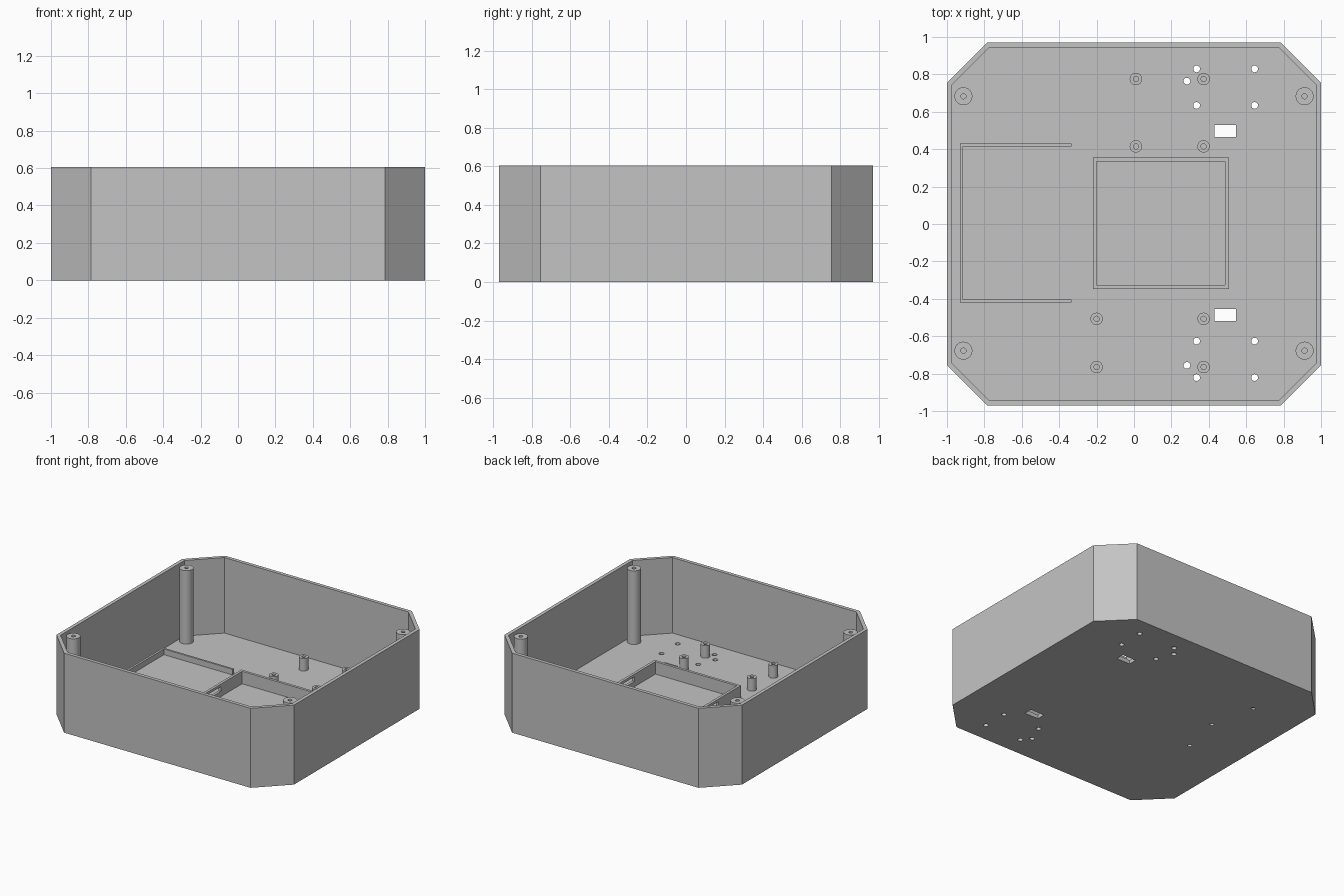
import bpy, bmesh, math

old = bpy.data.objects.get("Cube")
if old:
    bpy.data.objects.remove(old, do_unlink=True)

HEIGHT, FLOOR, WALL = 0.605, 0.03, 0.027

grey = bpy.data.materials.new("plain grey")
grey.use_nodes = True
grey.diffuse_color = (0.55, 0.55, 0.55, 1)
grey.node_tree.nodes["Principled BSDF"].inputs["Base Color"].default_value = grey.diffuse_color


def finish(bm, name):
    bmesh.ops.recalc_face_normals(bm, faces=bm.faces)
    mesh = bpy.data.meshes.new(name)
    bm.to_mesh(mesh)
    bm.free()
    mesh.materials.append(grey)
    obj = bpy.data.objects.new(name, mesh)
    bpy.context.collection.objects.link(obj)
    return obj


def prism(bm, outline, z0, z1):
    """Extrude a flat outline from z0 up to z1."""
    face = bm.faces.new([bm.verts.new((x, y, z0)) for x, y in outline])
    top = bmesh.ops.extrude_face_region(bm, geom=[face])["geom"]
    verts = [v for v in top if isinstance(v, bmesh.types.BMVert)]
    bmesh.ops.translate(bm, vec=(0, 0, z1 - z0), verts=verts)


def box(bm, x0, x1, y0, y1, z0, z1):
    prism(bm, [(x0, y0), (x1, y0), (x1, y1), (x0, y1)], z0, z1)


def circle(x, y, r, n=24):
    return [(x + r * math.cos(i * math.tau / n), y + r * math.sin(i * math.tau / n))
            for i in range(n)]


def octagon(inset):
    """Rectangle with cut corners, moved inward evenly."""
    a, b = 1 - inset, 0.97 - inset
    c = 0.215 - inset * (2 - math.sqrt(2))
    return [(a, c - b), (a, b - c), (a - c, b), (c - a, b),
            (-a, b - c), (-a, c - b), (c - a, -b), (a - c, -b)]


def select_only(obj):
    bpy.ops.object.select_all(action="DESELECT")
    obj.select_set(True)
    bpy.context.view_layer.objects.active = obj


def cut(obj, bm):
    """Subtract the shapes in bm from obj."""
    cutter = finish(bm, "cutter")
    cutter.hide_render = True
    mod = obj.modifiers.new("cut", "BOOLEAN")
    mod.operation, mod.solver, mod.object = "DIFFERENCE", "EXACT", cutter
    select_only(obj)
    bpy.ops.object.modifier_apply(modifier=mod.name)
    bpy.data.objects.remove(cutter, do_unlink=True)


def tube(name, x, y, r, hole, top):
    """Round post standing on the floor with a blind screw hole."""
    bm = bmesh.new()
    base = FLOOR - 0.005
    profile = [(r, base), (r, top), (hole, top), (hole, FLOOR + 0.005)]
    rings = [[bm.verts.new((px, py, z)) for px, py in circle(x, y, rad)]
             for rad, z in profile]
    for low, high in zip(rings, rings[1:]):
        for i in range(len(low)):
            j = (i + 1) % len(low)
            bm.faces.new((low[i], low[j], high[j], high[i]))
    bm.faces.new(rings[0])
    bm.faces.new(rings[-1])
    obj = finish(bm, name)
    select_only(obj)
    bpy.ops.object.shade_smooth_by_angle(angle=math.radians(35))


# Open tray with cut corners
bm = bmesh.new()
prism(bm, octagon(0), 0, HEIGHT)
tray = finish(bm, "tray")
bm = bmesh.new()
prism(bm, octagon(WALL), FLOOR, HEIGHT + 0.1)
cut(tray, bm)

# Floor slots, screw holes and shallow holes underneath
bm = bmesh.new()
for y in (0.4975, -0.4875):
    box(bm, 0.43, 0.545, y - 0.032, y + 0.032, -0.1, 0.1)
for side in (1, -1):
    for x, y in ((0.335, 0.825), (0.645, 0.825), (0.283, 0.76), (0.335, 0.63), (0.645, 0.63)):
        prism(bm, circle(x, y * side + 0.004, 0.018), -0.1, 0.1)
for x, y in ((-0.62, 0.54), (-0.54, 0.19), (-0.61, -0.13)):
    prism(bm, circle(x, y, 0.015), -0.1, 0.015)
cut(tray, bm)

# Corner posts
for x in (-0.912, 0.912):
    for y in (-0.677, 0.683):
        tube("corner_post", x, y, 0.048, 0.014, 0.59)

# Board standoffs
for xs, ys in (((0.01, 0.372), (0.415, 0.775)), ((-0.2, 0.372), (-0.507, -0.765))):
    for x in xs:
        for y in ys:
            tube("standoff", x, y, 0.033, 0.014, 0.125)

# Long low bay, open on its inner side
bm = bmesh.new()
box(bm, -0.93, -0.335, -0.42, 0.43, FLOOR - 0.005, 0.073)
long_bay = finish(bm, "long_bay_rim")
bm = bmesh.new()
box(bm, -0.914, -0.2, -0.405, 0.415, 0, 0.2)
cut(long_bay, bm)

# Square bay with a window in each side wall
bm = bmesh.new()
box(bm, -0.22, 0.507, -0.347, 0.355, FLOOR - 0.005, 0.125)
square_bay = finish(bm, "square_bay_rim")
bm = bmesh.new()
box(bm, -0.2, 0.487, -0.327, 0.335, 0, 0.2)
cut(square_bay, bm)
bm = bmesh.new()
box(bm, -0.4, 0.7, -0.075, 0.08, 0.07, 0.105)
cut(square_bay, bm)
